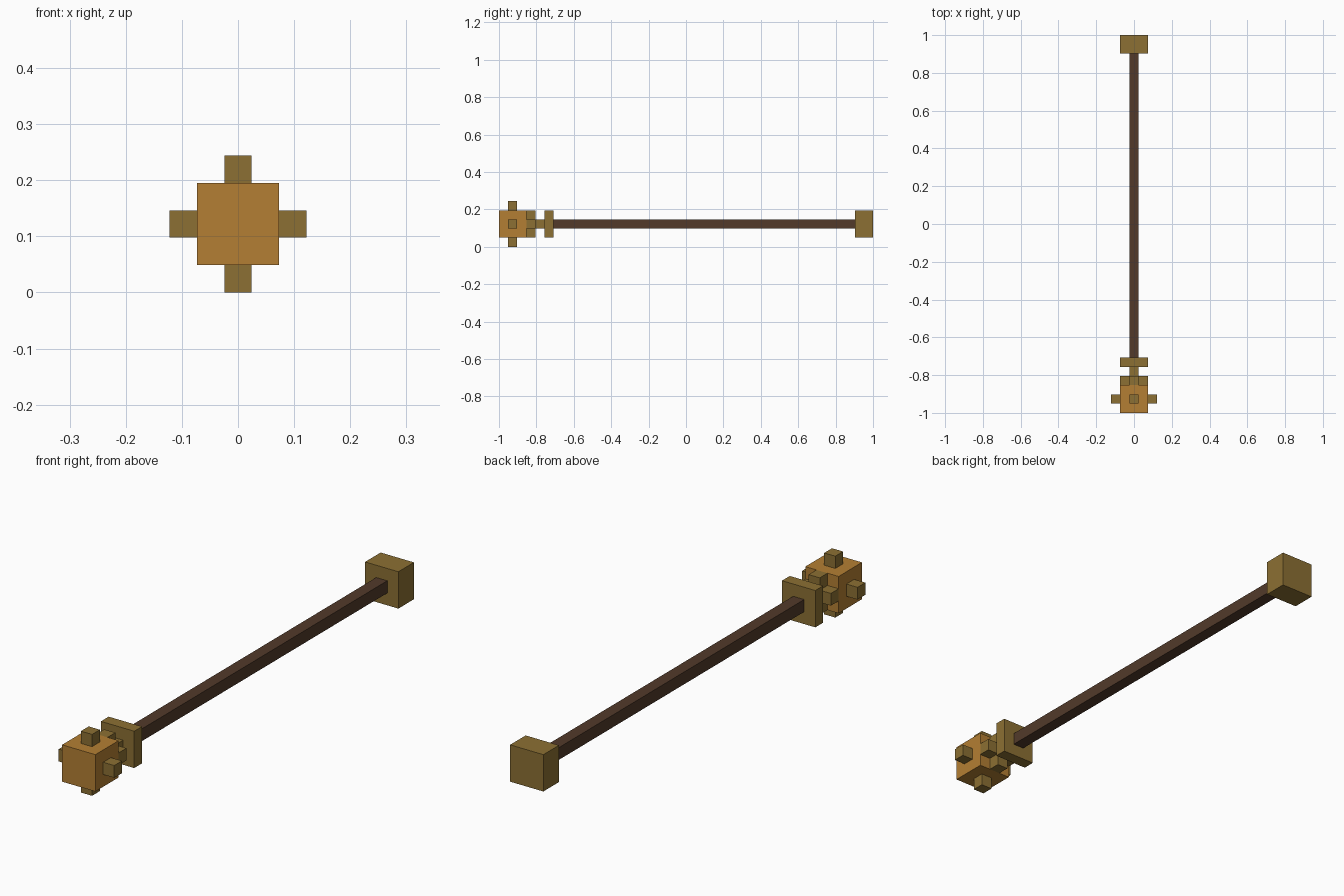
import bpy
import bmesh

if "Cube" in bpy.data.objects:
    bpy.data.objects.remove(bpy.data.objects["Cube"])

U = 2 / 41          # one block of the model's grid
ZC = 2.5 * U        # height of the long axis


def material(name, color):
    m = bpy.data.materials.new(name)
    m.diffuse_color = (*color, 1)
    m.use_nodes = True
    m.node_tree.nodes["Principled BSDF"].inputs["Base Color"].default_value = m.diffuse_color
    return m


ORANGE = material("orange", (0.456, 0.212, 0.033))
BRASS = material("brass", (0.262, 0.162, 0.033))
WOOD = material("dark_wood", (0.084, 0.042, 0.023))


def prism(name, profile, y0, y1, mat, x=0, z=0):
    """Extrude an x/z profile from y0 to y1 (block units from the front end)."""
    bm = bmesh.new()
    a, b = -1 + y0 * U, -1 + y1 * U
    face = bm.faces.new([bm.verts.new(((px + x) * U, a, ZC + (pz + z) * U))
                         for px, pz in profile])
    new = bmesh.ops.extrude_face_region(bm, geom=[face])["geom"]
    verts = [v for v in new if isinstance(v, bmesh.types.BMVert)]
    bmesh.ops.translate(bm, verts=verts, vec=(0, b - a, 0))
    bmesh.ops.recalc_face_normals(bm, faces=bm.faces)
    mesh = bpy.data.meshes.new(name)
    bm.to_mesh(mesh)
    bm.free()
    mesh.materials.append(mat)
    obj = bpy.data.objects.new(name, mesh)
    bpy.context.collection.objects.link(obj)
    return obj


def square(size):
    h = size / 2
    return [(-h, -h), (h, -h), (h, h), (-h, h)]


# Cross outline: one block wide arms, three blocks across
cross = []
for sx, sz in ((1, 1), (-1, 1), (-1, -1), (1, -1)):
    corner = [(1.5 * sx, 0.5 * sz), (0.5 * sx, 0.5 * sz), (0.5 * sx, 1.5 * sz)]
    cross += corner if sx * sz > 0 else corner[::-1]

# Head with four side studs
prism("head", square(3), 0, 3, ORANGE)
for side, x, z in (("right", 2, 0), ("left", -2, 0), ("top", 0, 2), ("bottom", 0, -2)):
    prism("stud_" + side, square(1), 1, 2, BRASS, x, z)

# Collar behind the head
prism("head_cross", cross, 3, 4, BRASS)
prism("neck", square(1), 4, 5, BRASS)
prism("collar_plate", square(3), 5, 6, BRASS)

# Shaft and end block
prism("shaft", square(1), 6, 39, WOOD)
prism("end_block", square(3), 39, 41, BRASS)
